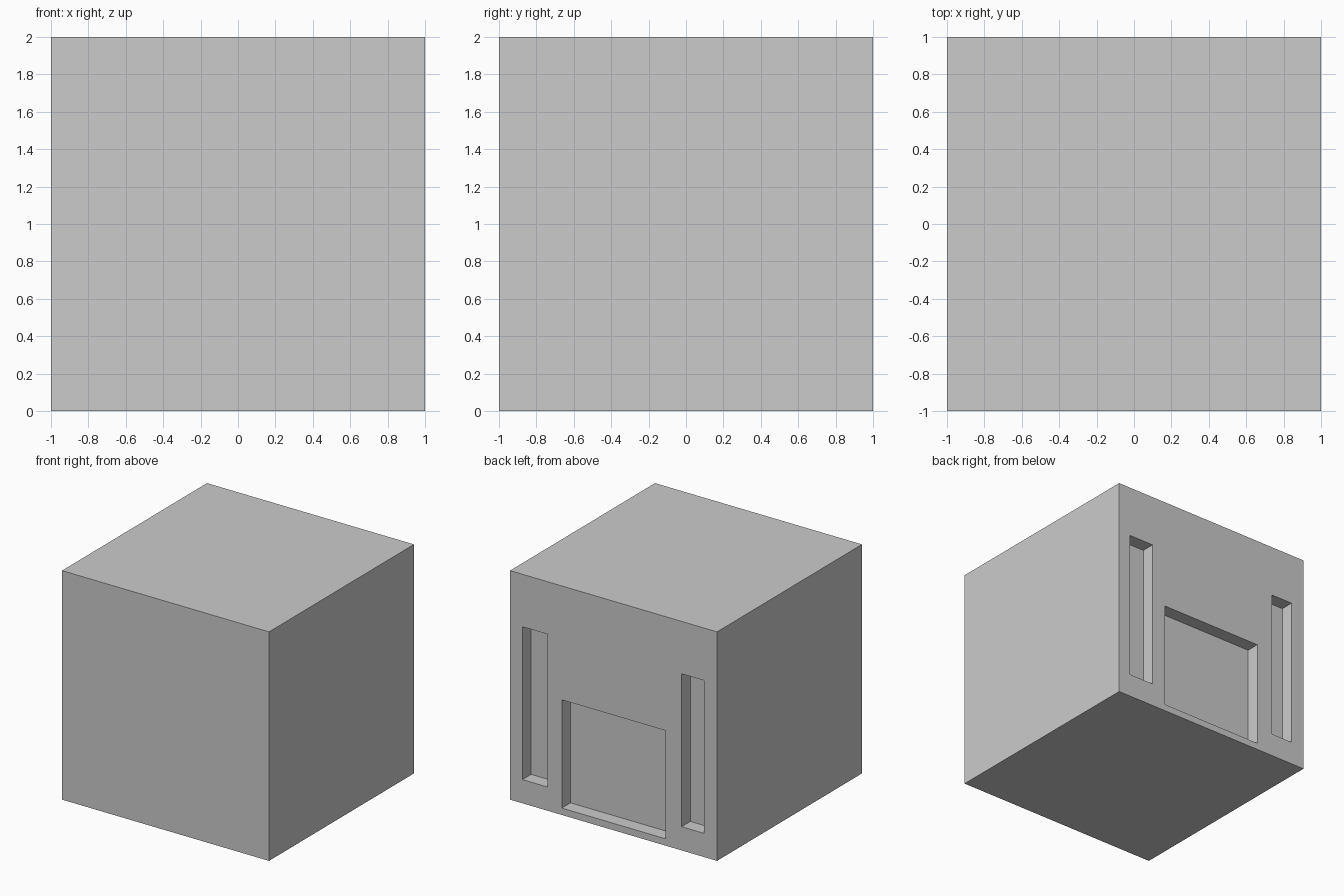
import bpy

if "Cube" in bpy.data.objects:
    bpy.data.objects.remove(bpy.data.objects["Cube"])


def box(name, lo, hi):
    """Axis-aligned box between two corners."""
    centre = [(a + b) / 2 for a, b in zip(lo, hi)]
    bpy.ops.mesh.primitive_cube_add(size=1, location=centre)
    obj = bpy.context.object
    obj.name = name
    obj.scale = [b - a for a, b in zip(lo, hi)]
    bpy.ops.object.transform_apply(location=True, rotation=False, scale=True)
    return obj


# Main cube
body = box("cube_body", (-1, -1, 0), (1, 1, 2))

# Recesses in the back face: name, x min, x max, z min, z max
DEPTH = 0.12
recesses = [
    ("centre_recess", -0.50, 0.50, 0.06, 1.005),
    ("right_slot", 0.637, 0.88, 0.207, 1.542),
    ("left_slot", -0.872, -0.658, 0.207, 1.542),
]
for name, x0, x1, z0, z1 in recesses:
    cutter = box(name + "_cutter", (x0, 1 - DEPTH, z0), (x1, 1.2, z1))
    cutter.hide_render = True
    cut = body.modifiers.new(name, 'BOOLEAN')
    cut.operation = 'DIFFERENCE'
    cut.solver = 'EXACT'
    cut.object = cutter
    bpy.context.view_layer.objects.active = body
    bpy.ops.object.modifier_apply(modifier=cut.name)
    bpy.data.objects.remove(cutter)
